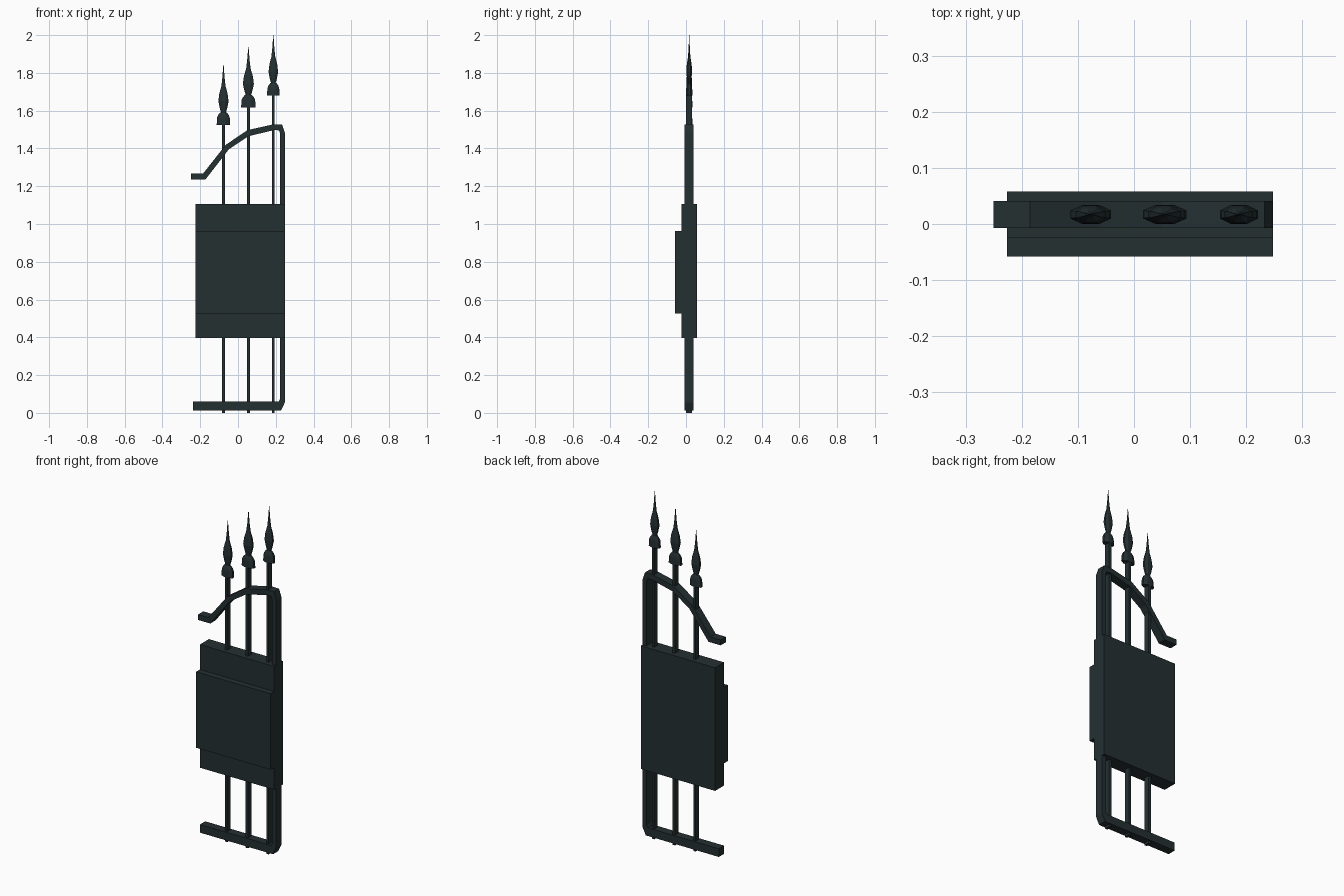
import bpy, bmesh, math

if "Cube" in bpy.data.objects:
    bpy.data.objects.remove(bpy.data.objects["Cube"])

iron = bpy.data.materials.new("dark_green_iron")
iron.diffuse_color = (0.018, 0.029, 0.031, 1)
iron.use_nodes = True
iron.node_tree.nodes["Principled BSDF"].inputs["Base Color"].default_value = iron.diffuse_color
YC = 0.017  # centre depth of the railing


def finish(name, bm):
    bmesh.ops.recalc_face_normals(bm, faces=bm.faces)
    me = bpy.data.meshes.new(name)
    bm.to_mesh(me)
    bm.free()
    me.materials.append(iron)
    ob = bpy.data.objects.new(name, me)
    bpy.context.collection.objects.link(ob)
    return ob


def box(name, lo, hi):
    bm = bmesh.new()
    bmesh.ops.create_cube(bm, size=1)
    for v in bm.verts:
        v.co = [lo[i] + (v.co[i] + 0.5) * (hi[i] - lo[i]) for i in range(3)]
    return finish(name, bm)


def lathe(name, x, z0, profile, wx, wy, sides=8):
    """Flattened low-poly turned shape from (radius, height) pairs."""
    bm = bmesh.new()
    rings = []
    for r, h in profile:
        k = r / math.cos(math.pi / sides)
        rings.append([bm.verts.new((x + wx * k * math.cos((i + .5) * 2 * math.pi / sides),
                                    YC + wy * k * math.sin((i + .5) * 2 * math.pi / sides),
                                    z0 + h)) for i in range(sides)])
    for a, b in zip(rings, rings[1:]):
        for i in range(sides):
            j = (i + 1) % sides
            bm.faces.new((a[i], a[j], b[j], b[i]))
    bm.faces.new(rings[0])
    bm.faces.new(rings[-1])
    return finish(name, bm)


# Frame: bottom rail, post and swooping top rail as one mitred strip (outer, inner)
pairs = [((-.238, .013), (-.238, .060)), ((.228, .013), (.215, .060)),
         ((.248, .055), (.222, .072)), ((.248, 1.484), (.222, 1.480)),
         ((.233, 1.527), (.217, 1.496)), ((.19, 1.528), (.19, 1.497)),
         ((.05, 1.497), (.056, 1.465)), ((-.065, 1.419), (-.048, 1.396)),
         ((-.185, 1.267), (-.172, 1.236)), ((-.25, 1.267), (-.25, 1.236))]
bm = bmesh.new()
rings = []
for (ox, oz), (ix, iz) in pairs:
    rings.append([bm.verts.new(p) for p in ((ox, YC - .024, oz), (ox, YC + .024, oz),
                                            (ix, YC + .024, iz), (ix, YC - .024, iz))])
for a, b in zip(rings, rings[1:]):
    for i in range(4):
        j = (i + 1) % 4
        bm.faces.new((a[i], a[j], b[j], b[i]))
bm.faces.new(rings[0])
bm.faces.new(rings[-1])
finish("frame", bm)

# Solid panel and raised front plate
box("panel", (-.226, -.024, .397), (.248, .058, 1.107))
box("front_plate", (-.226, -.058, .525), (.248, -.024, .963))

# Upright bars with flared collars and spear heads
collar = [(.036, 0), (.033, .040), (.027, .054), (.017, .066)]
spear = [(.012, .062), (.020, .090), (.027, .125), (.022, .165), (.011, .205),
         (.006, .250), (.0008, .320)]
for n, (x, z, w) in enumerate(((-.077, 1.525, 1.0), (.055, 1.617, 1.08), (.187, 1.680, .94)), 1):
    box(f"bar_{n}", (x - .0075, YC - .016, 0), (x + .0075, YC + .016, z + .02))
    lathe(f"collar_{n}", x, z, collar, w, .48)
    lathe(f"spear_{n}", x, z, spear, w, .58)
